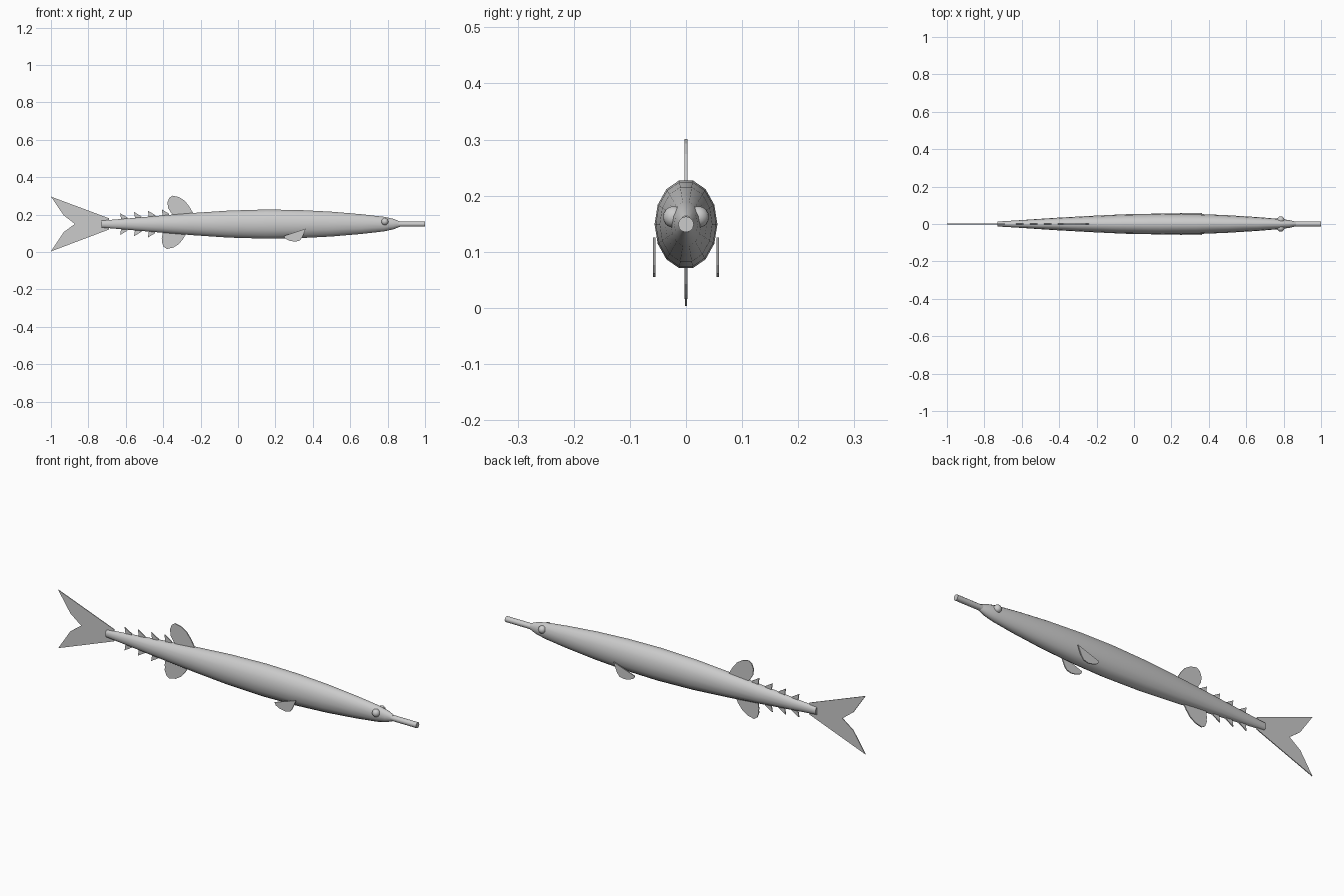
import bpy, bmesh, math
from mathutils import Vector

if "Cube" in bpy.data.objects:
    bpy.data.objects.remove(bpy.data.objects["Cube"])

ZC = 0.149


def finish(name, bm, angle=None):
    bmesh.ops.recalc_face_normals(bm, faces=bm.faces[:])
    me = bpy.data.meshes.new(name)
    bm.to_mesh(me)
    bm.free()
    ob = bpy.data.objects.new(name, me)
    bpy.context.collection.objects.link(ob)
    if angle:
        bpy.ops.object.select_all(action='DESELECT')
        ob.select_set(True)
        bpy.context.view_layer.objects.active = ob
        bpy.ops.object.shade_smooth_by_angle(angle=math.radians(angle))
    return ob


def loft(name, stations, sides, angle):
    """Closed tube of elliptical rings (x, half width, half height) along x."""
    bm = bmesh.new()
    rings = []
    for x, w, h in stations:
        rings.append([bm.verts.new((x, w * math.cos(i * math.tau / sides),
                                    ZC + h * math.sin(i * math.tau / sides)))
                      for i in range(sides)])
    for a, b in zip(rings, rings[1:]):
        for i in range(sides):
            j = (i + 1) % sides
            bm.faces.new((a[i], a[j], b[j], b[i]))
    bm.faces.new(rings[0])
    bm.faces.new(rings[-1])
    return finish(name, bm, angle)


def fin(name, outline, y=0.0, thick=0.005):
    """Flat plate from an (x, z) outline."""
    bm = bmesh.new()
    face = bm.faces.new([bm.verts.new((x, y - thick / 2, z)) for x, z in outline])
    out = bmesh.ops.extrude_face_region(bm, geom=[face])
    bmesh.ops.translate(bm, vec=Vector((0, thick, 0)),
                        verts=[v for v in out['geom'] if isinstance(v, bmesh.types.BMVert)])
    return finish(name, bm)


# Slender body and beak
loft("body", [(-0.73, 0.013, 0.019), (-0.6, 0.021, 0.030), (-0.42, 0.033, 0.046),
              (-0.24, 0.043, 0.061), (-0.05, 0.052, 0.074), (0.15, 0.056, 0.080),
              (0.33, 0.054, 0.077), (0.5, 0.047, 0.068), (0.66, 0.037, 0.054),
              (0.78, 0.027, 0.040), (0.83, 0.021, 0.029), (0.865, 0.012, 0.015)], 14, 40)
loft("beak", [(0.84, 0.014, 0.014), (1.0, 0.014, 0.014)], 12, 35)

# Forked tail
fin("tail_fin", [(-0.69, 0.18), (-1.0, 0.296), (-0.932, 0.196), (-0.872, 0.15),
                 (-0.932, 0.106), (-1.0, 0.003), (-0.69, 0.12)], thick=0.004)

# Dorsal fin, with the anal fin as its shifted reflection
dorsal = [(-0.24, 0.208), (-0.262, 0.245), (-0.285, 0.274), (-0.315, 0.293), (-0.35, 0.301),
          (-0.367, 0.29), (-0.377, 0.265), (-0.374, 0.235), (-0.355, 0.205),
          (-0.33, 0.185), (-0.25, 0.19)]
fin("dorsal_fin", dorsal)
fin("anal_fin", [(x - 0.03, 0.317 - z) for x, z in dorsal])

# Finlets above and below the tail stalk
for i in range(4):
    x, h = -0.63 + 0.074 * i, 0.058 + 0.007 * i
    for label, s in (("upper", 1), ("lower", -1)):
        fin(f"{label}_finlet_{i + 1}",
            [(x, ZC + s * h), (x + 0.04, ZC + s * (h - 0.024)),
             (x + 0.036, ZC + s * (h - 0.036)), (x + 0.006, ZC + s * (h - 0.038))])

# Paired pectoral fins and eyes
for label, s in (("right", -1), ("left", 1)):
    fin(f"{label}_pectoral_fin",
        [(0.363, 0.125), (0.245, 0.085), (0.252, 0.071), (0.275, 0.060), (0.305, 0.055),
         (0.33, 0.061), (0.342, 0.076), (0.353, 0.1)], y=s * 0.0565)
    bm = bmesh.new()
    bmesh.ops.create_uvsphere(bm, u_segments=16, v_segments=10, radius=0.019)
    bmesh.ops.translate(bm, vec=Vector((0.785, s * 0.022, 0.162)), verts=bm.verts[:])
    finish(f"{label}_eye", bm, 40)
